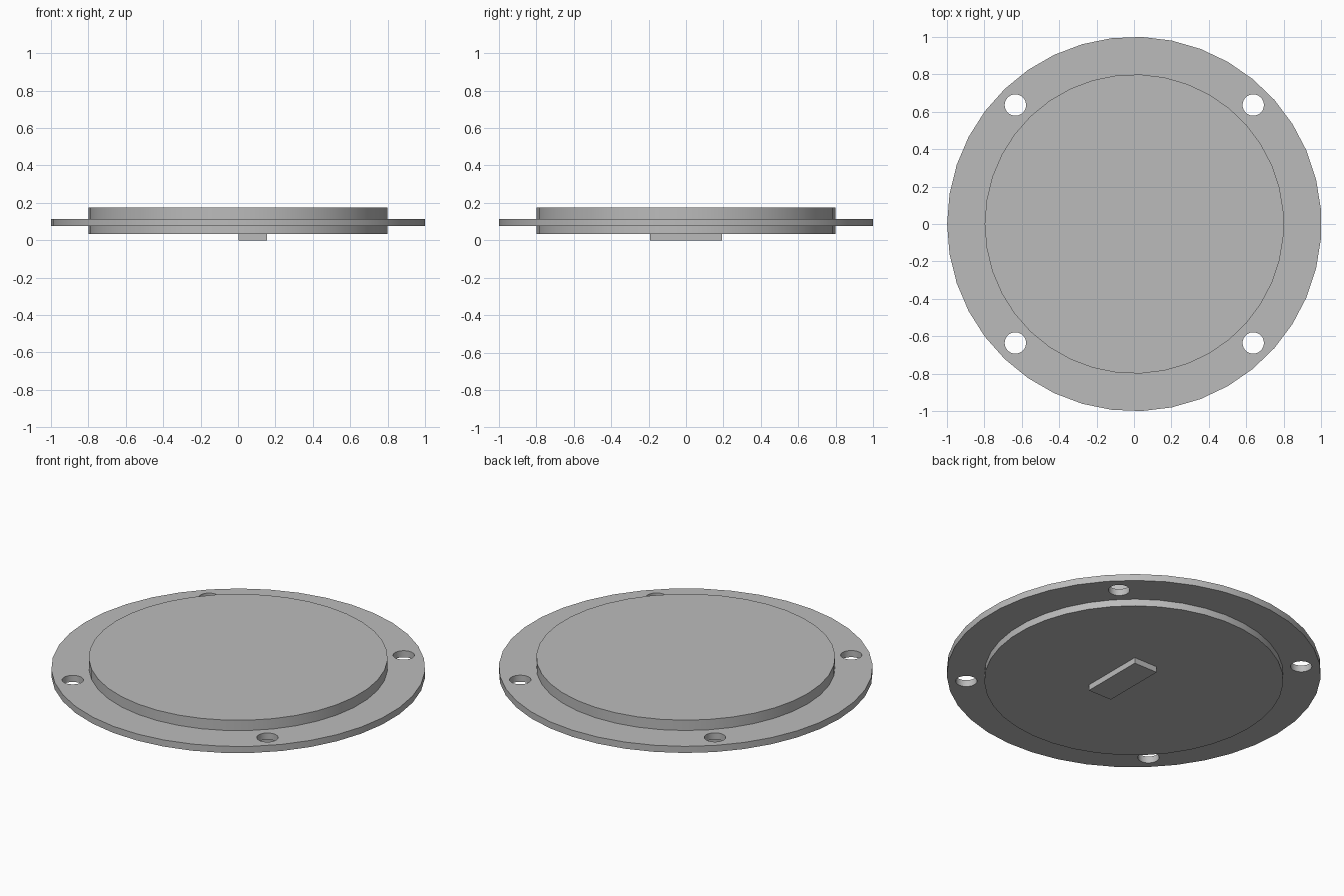
import bpy, bmesh, math

SIDES = 39
SHIFT = 0.0016  # centres the odd-sided outline

cube = bpy.data.objects.get("Cube")
if cube:
    bpy.data.objects.remove(cube, do_unlink=True)

grey = bpy.data.materials.new("plain_grey")
grey.use_nodes = True
grey.diffuse_color = (0.5, 0.5, 0.5, 1)
grey.node_tree.nodes["Principled BSDF"].inputs["Base Color"].default_value = (0.5, 0.5, 0.5, 1)


def finish(name, bm):
    bmesh.ops.recalc_face_normals(bm, faces=bm.faces)
    mesh = bpy.data.meshes.new(name)
    bm.to_mesh(mesh)
    bm.free()
    mesh.materials.append(grey)
    obj = bpy.data.objects.new(name, mesh)
    bpy.context.collection.objects.link(obj)
    return obj


def add_turned(bm, profile, cx=0, cy=0):
    """Closed solid turned from (radius, height) steps, listed bottom to top."""
    rings = []
    for r, z in profile:
        angles = [math.pi + math.tau * i / SIDES for i in range(SIDES)]
        rings.append([bm.verts.new((cx + r * math.cos(a), cy + r * math.sin(a), z))
                      for a in angles])
    for low, high in zip(rings, rings[1:]):
        for i in range(SIDES):
            j = (i + 1) % SIDES
            bm.faces.new((low[i], low[j], high[j], high[i]))
    bm.faces.new(rings[0][::-1])
    bm.faces.new(rings[-1])


# Cover: raised hub on both sides of a thin flange
HUB, RIM = 0.8, 1.0008
bm = bmesh.new()
add_turned(bm, [(HUB, 0.034), (HUB, 0.075), (RIM, 0.075),
                (RIM, 0.114), (HUB, 0.114), (HUB, 0.175)], SHIFT)
cover = finish("flanged_cover", bm)

# Four bolt holes through the flange
bm = bmesh.new()
for sx in (-1, 1):
    for sy in (-1, 1):
        add_turned(bm, [(0.057, 0), (0.057, 0.2)], sx * 0.636 + SHIFT, sy * 0.636)
cutter = finish("bolt_hole_cutter", bm)
cutter.hide_render = True

cut = cover.modifiers.new("bolt_holes", "BOOLEAN")
cut.operation = "DIFFERENCE"
cut.solver = "EXACT"
cut.object = cutter
bpy.ops.object.select_all(action="DESELECT")
cover.select_set(True)
bpy.context.view_layer.objects.active = cover
bpy.ops.object.modifier_apply(modifier=cut.name)
bpy.data.objects.remove(cutter, do_unlink=True)
bpy.ops.object.shade_smooth_by_angle(angle=math.radians(30))

# Off-centre rectangular block under the hub
bm = bmesh.new()
bmesh.ops.create_cube(bm, size=1)
bmesh.ops.scale(bm, vec=(0.153, 0.382, 0.034), verts=bm.verts)
bmesh.ops.translate(bm, vec=(0.0785, 0, 0.017), verts=bm.verts)
finish("bottom_block", bm)
